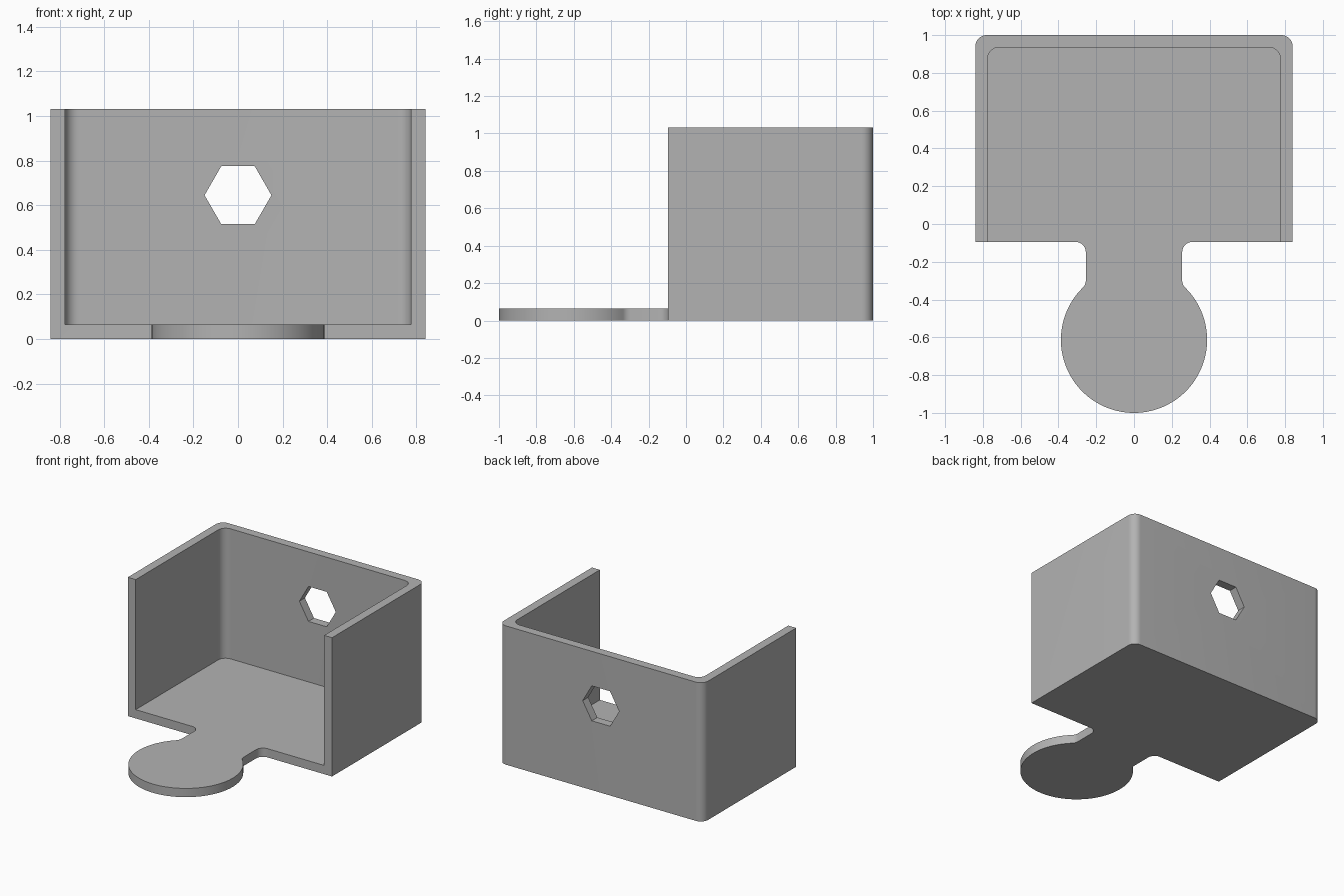
import bpy
from math import sin, cos, pi, sqrt, atan2
from mathutils import Vector

cube = bpy.data.objects.get("Cube")
if cube:
    bpy.data.objects.remove(cube, do_unlink=True)

# Main sizes
HALF_W, BACK, FRONT, HEIGHT = 0.84, 1.0, -0.095, 1.032
WALL, CORNER = 0.065, 0.06
DISC_R = 0.387
DISC_Y = DISC_R - 1
NECK, FILLET = 0.255, 0.055
SIDE_R = 0.5

grey = bpy.data.materials.new("plain grey")
grey.use_nodes = True
colour = (0.45, 0.45, 0.45, 1)
grey.diffuse_color = colour
grey.node_tree.nodes["Principled BSDF"].inputs["Base Color"].default_value = colour


def arc(cx, cy, r, a0, a1, n):
    """Points along a circular arc, angles in radians."""
    angles = [a0 + (a1 - a0) * i / n for i in range(n + 1)]
    return [(cx + r * cos(a), cy + r * sin(a)) for a in angles]


def prism(name, outline, start, end, axis):
    """Extrude a closed 2D outline along the given axis."""
    place = {"x": lambda a, b, d: (d, a, b),
             "y": lambda a, b, d: (a, d, b),
             "z": lambda a, b, d: (a, b, d)}[axis]
    n = len(outline)
    verts = [place(a, b, d) for d in (start, end) for a, b in outline]
    faces = [list(range(n))[::-1], list(range(n, 2 * n))]
    faces += [[i, (i + 1) % n, n + (i + 1) % n, n + i] for i in range(n)]
    if axis == "y":
        faces = [f[::-1] for f in faces]
    mesh = bpy.data.meshes.new(name)
    mesh.from_pydata(verts, [], faces)
    mesh.materials.append(grey)
    obj = bpy.data.objects.new(name, mesh)
    bpy.context.collection.objects.link(obj)
    return obj


# Right half of the plan: disc, blended neck, front edge, rounded back corner
blend_x = NECK + FILLET
blend_y = DISC_Y + sqrt((DISC_R + FILLET) ** 2 - blend_x ** 2)
meet = atan2(blend_y - DISC_Y, blend_x)
half = arc(0, DISC_Y, DISC_R, -pi / 2, meet, 40)
half += arc(blend_x, blend_y, FILLET, meet + pi, pi, 8)
half += arc(blend_x, FRONT - FILLET, FILLET, pi, pi / 2, 10)
half += [(HALF_W, FRONT)]
half += arc(HALF_W - CORNER, BACK - CORNER, CORNER, 0, pi / 2, 10)
plan = half + [(-x, y) for x, y in reversed(half[1:])]
bracket = prism("bracket", plan, 0, HEIGHT, "z")

# Cavity between the walls, open at the front and above the tab
inner_x, inner_y = HALF_W - WALL, BACK - WALL
right = [(inner_x, -1.2)] + arc(inner_x - CORNER, inner_y - CORNER,
                                CORNER, 0, pi / 2, 10)
cavity = prism("cavity_cutter",
               right + [(-x, y) for x, y in reversed(right)],
               WALL, HEIGHT + 0.3, "z")

# Rounded upper front of both side walls
curve = arc(FRONT + SIDE_R, HEIGHT - SIDE_R, SIDE_R, pi / 2, pi, 32)
low_z = HEIGHT - SIDE_R
side_curve = prism("side_curve_cutter",
                   curve + [(FRONT - 0.2, low_z), (FRONT - 0.2, HEIGHT + 0.2),
                            (FRONT + SIDE_R, HEIGHT + 0.2)],
                   -1, 1, "x")

# Hexagonal hole through the back wall
hole = prism("hex_hole_cutter", arc(0, 0.645, 0.15, 0, 2 * pi, 6)[:-1],
             0.7, 1.3, "y")

# Cut the solid, then drop the cutters
bpy.ops.object.select_all(action="DESELECT")
bpy.context.view_layer.objects.active = bracket
bracket.select_set(True)
for cutter in (cavity, side_curve, hole):
    cutter.hide_render = True
    mod = bracket.modifiers.new(cutter.name, "BOOLEAN")
    mod.operation = "DIFFERENCE"
    mod.solver = "EXACT"
    mod.object = cutter
    bpy.ops.object.modifier_apply(modifier=mod.name)
    bpy.data.objects.remove(cutter, do_unlink=True)

bpy.ops.object.shade_smooth_by_angle(angle=pi / 6)
